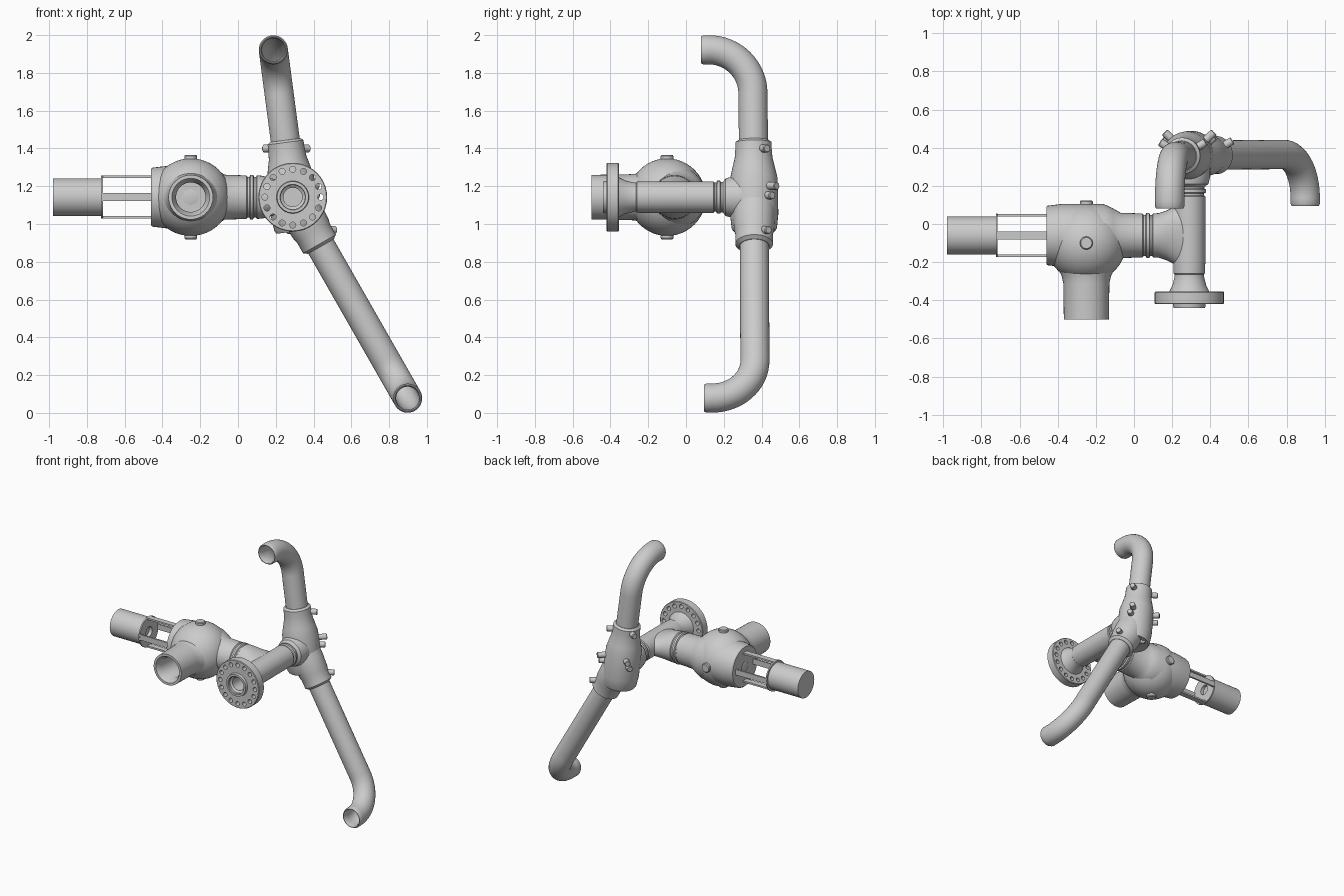
import bpy, bmesh
from math import sin, cos, pi, radians
from mathutils import Vector as V

if "Cube" in bpy.data.objects:
    bpy.data.objects.remove(bpy.data.objects["Cube"])

N = 40
Z = 1.142          # height of the main axis
TX = 0.29          # x of the tee run
FY = 0.36          # y of the branching fitting


def finish(bm, name):
    bmesh.ops.remove_doubles(bm, verts=bm.verts, dist=1e-5)
    bmesh.ops.recalc_face_normals(bm, faces=bm.faces)
    me = bpy.data.meshes.new(name)
    bm.to_mesh(me)
    bm.free()
    ob = bpy.data.objects.new(name, me)
    bpy.context.collection.objects.link(ob)
    return ob


def smooth(ob, angle=32):
    bpy.ops.object.select_all(action='DESELECT')
    ob.select_set(True)
    bpy.context.view_layer.objects.active = ob
    bpy.ops.object.shade_smooth_by_angle(angle=radians(angle))
    return ob


def add_rings(bm, rings, n=N):
    """Skin a list of (centre, u, v, ru, rv) rings; radius 0 closes an end."""
    prev = None
    for c, u, v, ru, rv in rings:
        if ru == 0:
            cur = [bm.verts.new(c)] * n
        else:
            cur = [bm.verts.new(c + u * ru * cos(2 * pi * i / n) + v * rv * sin(2 * pi * i / n))
                   for i in range(n)]
        if prev:
            for i in range(n):
                j = (i + 1) % n
                q = list(dict.fromkeys([prev[i], prev[j], cur[j], cur[i]]))
                if len(q) > 2:
                    bm.faces.new(q)
        prev = cur


def lathe_into(bm, origin, axis, profile, n=N):
    a = V(axis).normalized()
    v = V((0, 0, 1)) if abs(a.z) < 0.5 else V((0, 1, 0))
    u = v.cross(a).normalized()
    v = a.cross(u)
    add_rings(bm, [(V(origin) + a * p[0], u, v, p[1], p[-1]) for p in profile], n)


def lathe(name, origin, axis, profile, n=N):
    """Profile entries are (distance, radius) or (distance, radius_u, radius_v)."""
    bm = bmesh.new()
    lathe_into(bm, origin, axis, profile, n)
    return smooth(finish(bm, name))


X, Y = (1, 0, 0), (0, 1, 0)
VO = (0, -0.06, Z)                     # valve axis origin

# Actuator and its slotted yoke
lathe("actuator", VO, X, [(-.98, 0), (-.98, .1), (-.725, .1), (-.725, .114), (-.715, .114),
                          (-.715, .038), (-.74, .038), (-.74, 0)])
bm = bmesh.new()
for k in range(4):
    a = k * pi / 2
    r = V((0, cos(a), sin(a)))
    s = V((0, -sin(a), cos(a)))
    res = bmesh.ops.create_cube(bm, size=1)
    for vt in res["verts"]:
        c = vt.co.copy()
        vt.co = V(VO) + V((-.59 + c.x * .27, 0, 0)) + r * (.107 + c.y * .013) + s * c.z * .042
finish(bm, "yoke_bars")

# Valve body: bonnet, neck with weld grooves, bulb, inlet
lathe("valve_body", VO, X, [(-.43, 0), (-.43, .038), (-.46, .038), (-.46, .15), (-.453, .156),
                            (-.38, .165), (-.16, .165), (-.11, .142), (-.07, .119), (.045, .115),
                            (.05, .108), (.06, .108), (.065, .118), (.08, .118), (.085, .108),
                            (.095, .108), (.1, .115), (.11, 0)])
bm = bmesh.new()
bmesh.ops.create_uvsphere(bm, u_segments=N, v_segments=24, radius=1)
for vt in bm.verts:
    vt.co = V((-.25 + vt.co.x * .21, -.10 + vt.co.y * .205, Z + vt.co.z * .205))
smooth(finish(bm, "valve_bulb"))
lathe("valve_inlet", (-.25, 0, Z), Y, [(-.3, 0), (-.3, .078), (-.46, .078), (-.5, .1), (-.5, .118),
                                       (-.31, .121), (-.27, .13, .123), (-.235, .15, .135),
                                       (-.19, .185, .15), (-.12, .19, .15), (-.1, 0)])
for i, d in enumerate([(0, 0, 1), (0, 0, -1), (0, 1, 0)]):
    lathe("valve_boss_%d" % i, (-.25, -.10, Z), d, [(.15, 0), (.15, .034), (.217, .034), (.223, .029), (.223, 0)], 24)

# Tee branch, flattening and widening into the run
lathe("tee_branch", VO, X, [(.1, 0), (.1, .115), (.13, .117, .113), (.17, .13, .102),
                            (.21, .15, .09), (.25, .17, .08), (.29, .18, .07), (.29, 0)])
# Tee run with bored weld-neck flange
flange = lathe("flanged_run", (TX, 0, Z), Y,
               [(-.3, 0), (-.3, .05), (-.41, .05), (-.42, .064), (-.436, .064), (-.44, .068), (-.44, .083),
                (-.42, .086), (-.42, .178), (-.416, .182), (-.359, .182), (-.355, .178), (-.355, .105),
                (-.32, .088), (-.275, .077), (-.265, .077), (-.26, .082), (-.2, .084), (.05, .084),
                (.145, .084), (.15, .077), (.16, .077), (.165, .087), (.18, .087), (.185, .08),
                (.195, .08), (.21, .1), (.25, .11), (.32, .11), (.32, 0)])
bm = bmesh.new()
for k in range(16):
    a = 2 * pi * k / 16
    lathe_into(bm, (TX + .148 * cos(a), 0, Z + .148 * sin(a)), Y,
               [(-.45, 0), (-.45, .016), (-.345, .016), (-.345, 0)], 14)
cutter = finish(bm, "bolt_hole_cutter")
cutter.hide_render = True
mod = flange.modifiers.new("bolt_holes", 'BOOLEAN')
mod.operation = 'DIFFERENCE'
mod.solver = 'EXACT'
mod.object = cutter
bpy.context.view_layer.objects.active = flange
bpy.ops.object.modifier_apply(modifier="bolt_holes")
bpy.data.objects.remove(cutter)
smooth(flange)

# Branching fitting: main barrel and the oblique socket
C = V((TX, FY, Z))
up_end = V((.187, FY - .008, 1.922))
low_end = V((.898, FY + .006, .078))
up = (up_end - C).normalized()
low = (low_end - C).normalized()
lathe("fitting_barrel", C, up, [(-.18, 0), (-.18, .112), (-.165, .12), (-.09, .128), (.1, .126),
                                (.16, .112), (.21, .1), (.26, .096), (.293, .096), (.305, .08), (.305, 0)])
lathe("fitting_socket", C, low, [(0, 0), (0, .11), (.1, .113), (.2, .106), (.22, .1), (.285, .1),
                                 (.3, .08), (.3, 0)])

# Small bosses on both sides of the fitting
spots = [(C + up * .26, .14, 31), (C + V((0, 0, .06)), .178, 43),
         (C + V((0, 0, .01)), .165, 36), (C + low * .2, .148, 31)]
for i, (p, length, ang) in enumerate(spots):
    for side, s in (("right", 1), ("left", -1)):
        d = (s * cos(radians(ang)), sin(radians(ang)), 0)
        lathe("fitting_boss_%s_%d" % (side, i), p, d,
              [(.05, 0), (.05, .021), (length - .004, .021), (length, .017), (length, 0)], 20)


# Hollow pipes with a quarter bend toward the front
def bent_pipe(name, corner, d, tip_y, bend=.23, r=.077, bore=.061):
    f = V((0, -1, 0))
    b = d.cross(f).normalized()
    start = (corner - C).dot(d)
    base = corner - d * start
    c = corner - d * bend + f * bend       # bend centre
    path = [(base + d * .2, d), (base + d * (start - bend - .01), d)]
    for k in range(17):
        a = k / 16 * pi / 2
        path.append((c - f * bend * cos(a) + d * bend * sin(a), d * cos(a) + f * sin(a)))
    tip = V((corner.x, tip_y, corner.z))

    def ring(p, t, rad):
        return (p, b, t.cross(b), rad, rad)
    rings = [ring(*path[0], 0)] + [ring(p, t, r) for p, t in path]
    rings += [ring(tip - f * .012, f, r), ring(tip, f, r - .006), ring(tip, f, bore + .006),
              ring(tip - f * .02, f, bore)]
    rings += [ring(p, t, bore) for p, t in reversed(path[1:])] + [ring(*path[1], 0)]
    bm = bmesh.new()
    add_rings(bm, rings)
    smooth(finish(bm, name))


bent_pipe("upper_pipe", up_end, up, .08)
bent_pipe("lower_pipe", low_end, low, .095)
